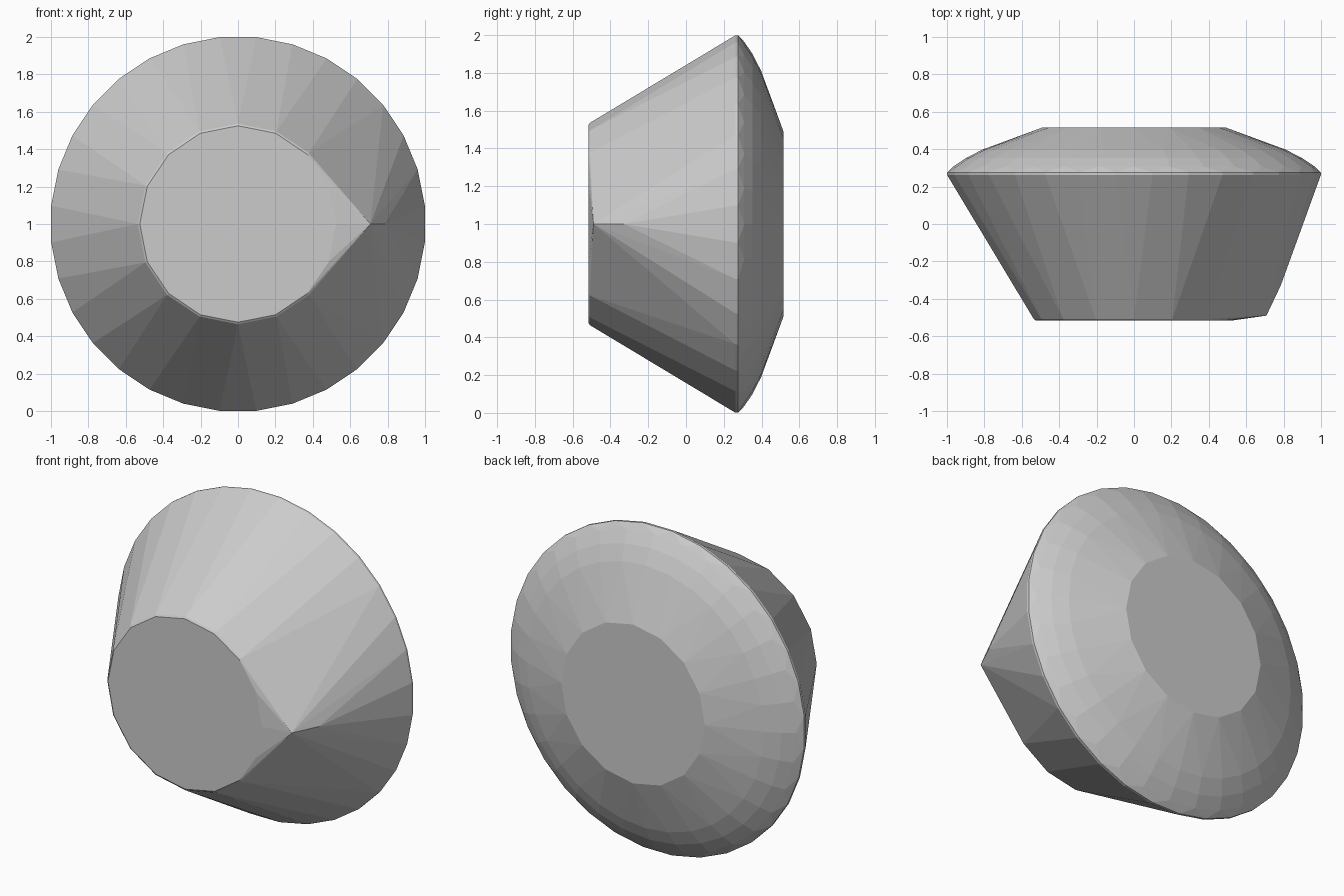
import bpy, bmesh, math

if "Cube" in bpy.data.objects:
    bpy.data.objects.remove(bpy.data.objects["Cube"])


def add_ring(bm, radius, y, sides, half_step=False):
    # circle of points around the y axis, centred at z = 1
    off = 0.5 if half_step else 0.0
    for i in range(sides):
        a = 2 * math.pi * (i + off) / sides
        bm.verts.new((radius * math.cos(a), y, 1 + radius * math.sin(a)))


bm = bmesh.new()

# flat front face with a tiny bevel
add_ring(bm, 0.525, -0.516, 16)
add_ring(bm, 0.536, -0.508, 16)

# widest rim, then the domed back
add_ring(bm, 1.004, 0.262, 32, True)
add_ring(bm, 1.004, 0.276, 32, True)
for radius, y in ((0.965, 0.308), (0.90, 0.352), (0.81, 0.398)):
    add_ring(bm, radius, y, 32)
add_ring(bm, 0.49, 0.516, 16)

# pointed spout on the right and the soft ridge behind it
bm.verts.new((0.708, -0.49, 1.0))
bm.verts.new((0.784, -0.33, 1.0))

# wrap everything in one convex skin
hull = bmesh.ops.convex_hull(bm, input=bm.verts[:])
loose = {e for e in hull["geom_interior"] + hull["geom_unused"]
         if isinstance(e, bmesh.types.BMVert)}
bmesh.ops.delete(bm, geom=list(loose), context='VERTS')
bmesh.ops.dissolve_limit(bm, angle_limit=math.radians(0.5),
                         verts=bm.verts[:], edges=bm.edges[:])
bmesh.ops.recalc_face_normals(bm, faces=bm.faces[:])

mesh = bpy.data.meshes.new("pointed_knob")
bm.to_mesh(mesh)
bm.free()
knob = bpy.data.objects.new("pointed_knob", mesh)
bpy.context.collection.objects.link(knob)
